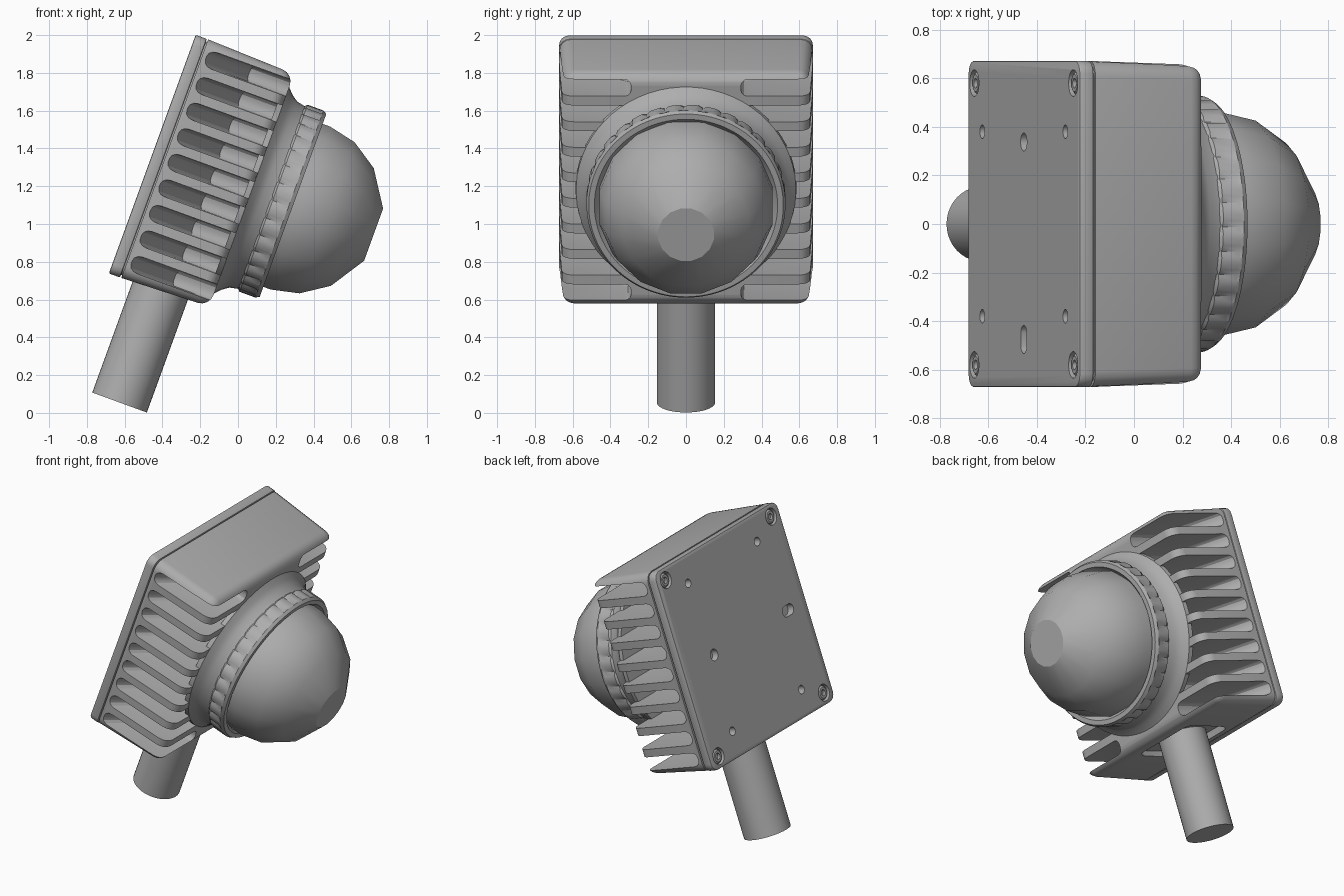
import bpy, bmesh
from math import cos, sin, pi, radians
from mathutils import Matrix, Vector

cube = bpy.data.objects.get("Cube")
if cube:
    bpy.data.objects.remove(cube, do_unlink=True)

TILT = Matrix.Rotation(radians(20), 4, 'Y')   # the whole unit leans forward
MID = 1.132                                   # height of the housing centre, before tilting
HALF = 0.672                                  # half size of the square back plate

grey = bpy.data.materials.new("cast_grey")
grey.use_nodes = True
colour = (0.42, 0.42, 0.42, 1)
grey.diffuse_color = colour
grey.node_tree.nodes["Principled BSDF"].inputs["Base Color"].default_value = colour


def finish(name, bm, angle=30):
    bmesh.ops.recalc_face_normals(bm, faces=bm.faces)
    mesh = bpy.data.meshes.new(name)
    bm.to_mesh(mesh)
    bm.free()
    mesh.materials.append(grey)
    ob = bpy.data.objects.new(name, mesh)
    bpy.context.collection.objects.link(ob)
    ob.matrix_world = TILT
    smooth(ob, angle)
    return ob


def smooth(ob, angle=30):
    bpy.ops.object.select_all(action='DESELECT')
    ob.select_set(True)
    bpy.context.view_layer.objects.active = ob
    bpy.ops.object.shade_smooth_by_angle(angle=radians(angle))


def carve(ob, cutter):
    """Subtract the cutter from the part, then discard the cutter."""
    mod = ob.modifiers.new("carve", 'BOOLEAN')
    mod.operation = 'DIFFERENCE'
    mod.solver = 'EXACT'
    mod.object = cutter
    cutter.hide_render = True
    bpy.context.view_layer.update()
    graph = bpy.context.evaluated_depsgraph_get()
    mesh = bpy.data.meshes.new_from_object(ob.evaluated_get(graph))
    ob.modifiers.clear()
    ob.data = mesh
    bpy.data.objects.remove(cutter, do_unlink=True)
    smooth(ob)


def lathe(bm, profile, segs, y=0, z=MID, closed=False, stretch=0, radius=None):
    """Turn (x, r) points around an axis along x."""
    rings = []
    for i, (x, r) in enumerate(profile):
        ring = []
        for s in range(segs):
            a = 2 * pi * (s + 0.5) / segs
            rr = radius(i, s, r) if radius else r
            shift = stretch if cos(a) > 0 else -stretch
            ring.append(bm.verts.new((x, y + rr * cos(a) + shift, z + rr * sin(a))))
        rings.append(ring)
    pairs = list(zip(rings, rings[1:]))
    if closed:
        pairs.append((rings[-1], rings[0]))
    else:
        bm.faces.new(rings[0])
        bm.faces.new(rings[-1])
    for a, b in pairs:
        for s in range(segs):
            t = (s + 1) % segs
            bm.faces.new((a[s], a[t], b[t], b[s]))


def block(bm, low, high):
    low, high = Vector(low), Vector(high)
    mat = Matrix.Translation((low + high) / 2) @ Matrix.Diagonal((*(high - low), 1))
    return bmesh.ops.create_cube(bm, size=1, matrix=mat)["verts"]


def bevel(bm, rule, width, segs=4):
    edges = [e for e in bm.edges if rule(*(v.co for v in e.verts))]
    bmesh.ops.bevel(bm, geom=edges, offset=width, segments=segs, profile=0.5, affect='EDGES')


def along_x(a, b):
    return abs(a.x - b.x) > 0.01


# Finned housing: tapered block with rounded front edges
bm = bmesh.new()
for v in block(bm, (-0.825, -HALF, MID - HALF), (-0.335, HALF, MID + HALF)):
    if v.co.x > -0.5:
        v.co.y *= 0.975
        v.co.z = MID + (v.co.z - MID) * 0.975
bevel(bm, lambda a, b: along_x(a, b) or a.x + b.x > -1, 0.065)
housing = finish("finned_housing", bm)

# Cooling slots on both sides: floor slopes inward, then runs straight to the front
bm = bmesh.new()
floor = [(-0.82, 0.70), (-0.56, 0.29), (-0.30, 0.29)]
outline = floor + [(-0.30, 0.78), (-0.82, 0.78)]
for side in (-1, 1):
    for i in range(-4, 5):
        z = MID + i * 0.144
        low, high = ([bm.verts.new((x, side * y, z + h)) for x, y in outline] for h in (-0.046, 0.046))
        bm.faces.new(low)
        bm.faces.new(high)
        for k in range(5):
            n = (k + 1) % 5
            bm.faces.new((low[k], low[n], high[n], high[k]))
bmesh.ops.recalc_face_normals(bm, faces=bm.faces)
bevel(bm, lambda a, b: abs(a.z - b.z) < 0.01 and max(abs(a.y), abs(b.y)) < 0.72
      and min(abs(a.y), abs(b.y)) < 0.3, 0.036, 3)
carve(housing, finish("slot_cutter", bm))

# Shallow recess under the housing, around the pole
bm = bmesh.new()
block(bm, (-0.78, -0.25, 0.38), (-0.43, 0.25, 0.505))
bevel(bm, lambda a, b: abs(a.z - b.z) > 0.05, 0.06)
carve(housing, finish("recess_cutter", bm))

# Back plate with rounded corners and softened rims
bm = bmesh.new()
block(bm, (-0.895, -HALF, MID - HALF), (-0.832, HALF, MID + HALF))
bevel(bm, along_x, 0.055)
bevel(bm, lambda a, b: not along_x(a, b), 0.008, 2)
plate = finish("back_plate", bm)

# Plate holes: screw seats, small mounting holes, one round hole and one long hole
bm = bmesh.new()
for sy in (-1, 1):
    for sz in (-1, 1):
        lathe(bm, [(-0.92, 0.055), (-0.865, 0.055)], 24, sy * 0.58, MID + sz * 0.595)
        lathe(bm, [(-0.92, 0.028), (-0.85, 0.028)], 16, sy * 0.38, MID + sz * 0.5)
lathe(bm, [(-0.92, 0.038), (-0.85, 0.038)], 20, 0.338)
lathe(bm, [(-0.92, 0.036), (-0.85, 0.036)], 20, -0.475, stretch=0.022)
carve(plate, finish("hole_cutter", bm))

# Dark gap filler between plate and housing
bm = bmesh.new()
inner = HALF - 0.015
block(bm, (-0.85, -inner, MID - inner), (-0.81, inner, MID + inner))
bevel(bm, along_x, 0.05)
finish("gasket", bm)

# Corner screws with hexagonal-style sockets
for sy, ny in ((-1, "right"), (1, "left")):
    for sz, nz in ((-1, "lower"), (1, "upper")):
        bm = bmesh.new()
        lathe(bm, [(-0.872, 0.02), (-0.89, 0.02), (-0.89, 0.036), (-0.882, 0.046), (-0.86, 0.046)],
              18, sy * 0.58, MID + sz * 0.595)
        finish(f"{nz}_{ny}_screw", bm)

# Flared collar joining the housing to the lens ring
bm = bmesh.new()
lathe(bm, [(-0.365, 0.585), (-0.335, 0.582), (-0.305, 0.55), (-0.27, 0.525), (-0.2, 0.51)], 64)
finish("collar", bm)


# Threaded lens ring with grip notches
def notched(i, s, r):
    return r - 0.013 if i in (2, 3) and s % 4 == 0 else r


bm = bmesh.new()
lathe(bm, [(-0.225, 0.44), (-0.225, 0.513), (-0.212, 0.527), (-0.135, 0.527), (-0.122, 0.527),
           (-0.102, 0.515), (-0.102, 0.485), (-0.125, 0.468), (-0.15, 0.44)],
      128, closed=True, radius=notched)
finish("lens_ring", bm)

# Faceted dome with a flat tip
bm = bmesh.new()
lathe(bm, [(-0.18, 0.468), (-0.06, 0.468), (0.09, 0.434), (0.232, 0.338), (0.352, 0.15)], 16)
finish("dome_lens", bm)

# Support pole
bm = bmesh.new()
bmesh.ops.create_cone(bm, cap_ends=True, segments=40, radius1=0.154, radius2=0.154, depth=0.70,
                      matrix=Matrix.Translation((-0.608, 0, 0.187)))
finish("pole", bm)
